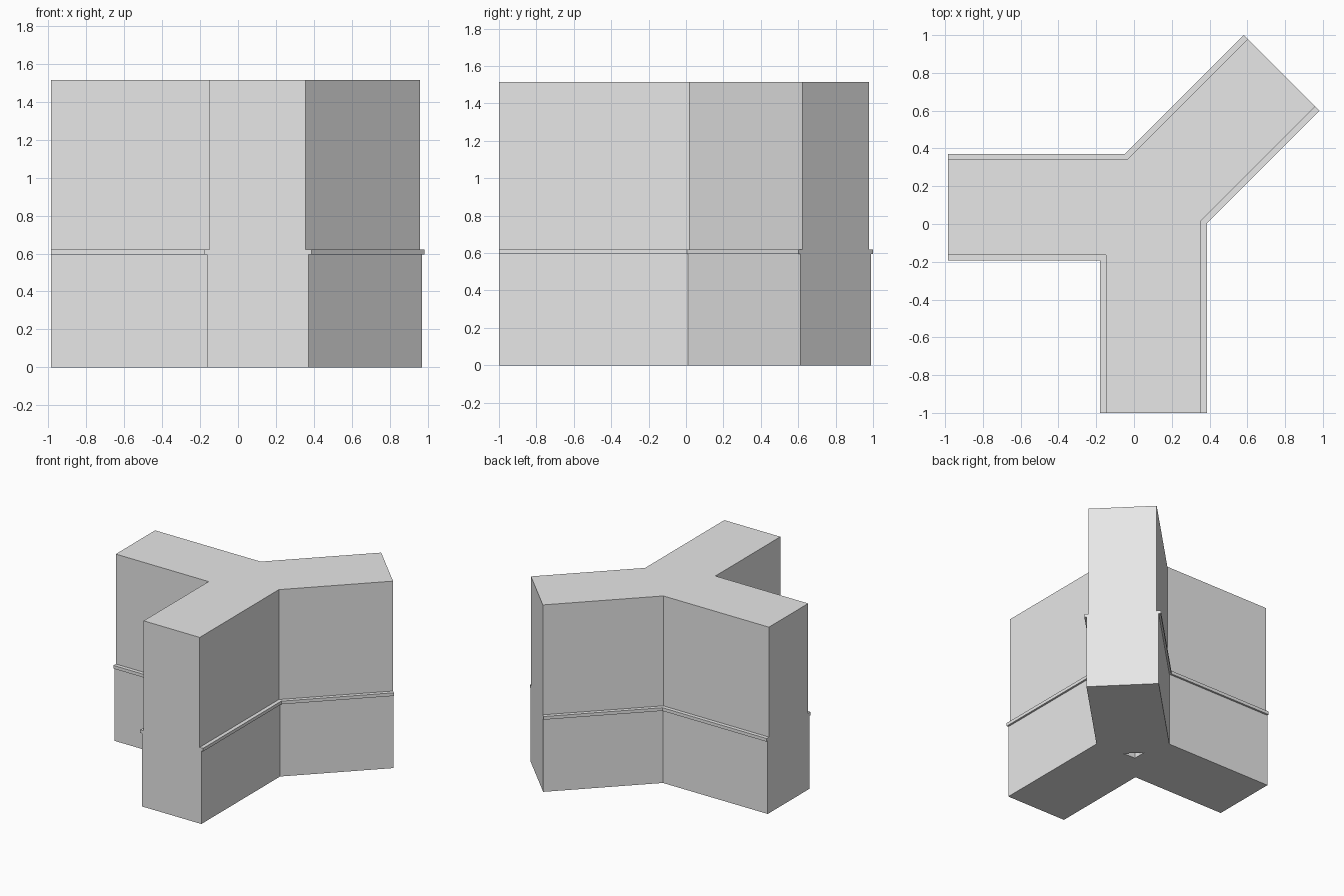
import bpy
import bmesh
from math import sqrt

cube = bpy.data.objects.get("Cube")
if cube:
    bpy.data.objects.remove(cube, do_unlink=True)

# Centre lines of the three arms and their end positions
CX, CY, DIAG = 0.103, 0.0885, 0.019
WEST_END, SOUTH_END, DIAG_END = -0.985, -1.0, 1.582

# Wall section: (half thickness, height)
LOWER, RAIL, UPPER = 0.2675, 0.283, 0.2525
RAIL_BOTTOM, RAIL_TOP, TOP = 0.594, 0.62, 1.514
SECTION = [(LOWER, 0), (LOWER, RAIL_BOTTOM), (RAIL, RAIL_BOTTOM),
           (RAIL, RAIL_TOP), (UPPER, RAIL_TOP), (UPPER, TOP)]


def outline(h):
    """Mitred plan of the three-way wall with half thickness h."""
    d = h * sqrt(2)
    x0, x1, y0, y1 = CX - h, CX + h, CY - h, CY + h
    right_x = (DIAG_END - DIAG + d) / 2
    left_x = (DIAG_END - DIAG - d) / 2
    return [(WEST_END, y0), (x0, y0), (x0, SOUTH_END), (x1, SOUTH_END),
            (x1, x1 + DIAG - d), (right_x, DIAG_END - right_x),
            (left_x, DIAG_END - left_x), (y1 - DIAG - d, y1), (WEST_END, y1)]


def add_ring(bm, points, z):
    return [bm.verts.new((x, y, z)) for x, y in points]


def bridge(bm, a, b):
    n = len(a)
    for i in range(n):
        j = (i + 1) % n
        bm.faces.new((a[i], a[j], b[j], b[i]))


def loop_edges(bm, ring):
    return [bm.edges.get((ring[i - 1], ring[i])) for i in range(len(ring))]


bm = bmesh.new()

# Lower wall, projecting rail and upper wall, lofted from the plan
rings = [add_ring(bm, outline(h), z) for h, z in SECTION]
for a, b in zip(rings, rings[1:]):
    bridge(bm, a, b)
bm.faces.new(rings[-1])

# Small triangular cavity at the junction, open underneath
cavity = [(0.02, 0.035), (0.13, 0.03), (0.02, 0.14)]
mouth, roof = add_ring(bm, cavity, 0), add_ring(bm, cavity, RAIL_BOTTOM)
bridge(bm, mouth, roof)
bm.faces.new(roof)

# Underside around the cavity
bmesh.ops.triangle_fill(bm, use_beauty=True, use_dissolve=False,
                        edges=loop_edges(bm, rings[0]) + loop_edges(bm, mouth))
bmesh.ops.recalc_face_normals(bm, faces=bm.faces)

mesh = bpy.data.meshes.new("three_way_wall")
bm.to_mesh(mesh)
bm.free()
wall = bpy.data.objects.new("three_way_wall", mesh)
bpy.context.collection.objects.link(wall)

# Plain light grey
grey = bpy.data.materials.new("light_grey")
grey.use_nodes = True
grey.diffuse_color = (0.8, 0.8, 0.8, 1)
grey.node_tree.nodes["Principled BSDF"].inputs["Base Color"].default_value = (0.8, 0.8, 0.8, 1)
mesh.materials.append(grey)
